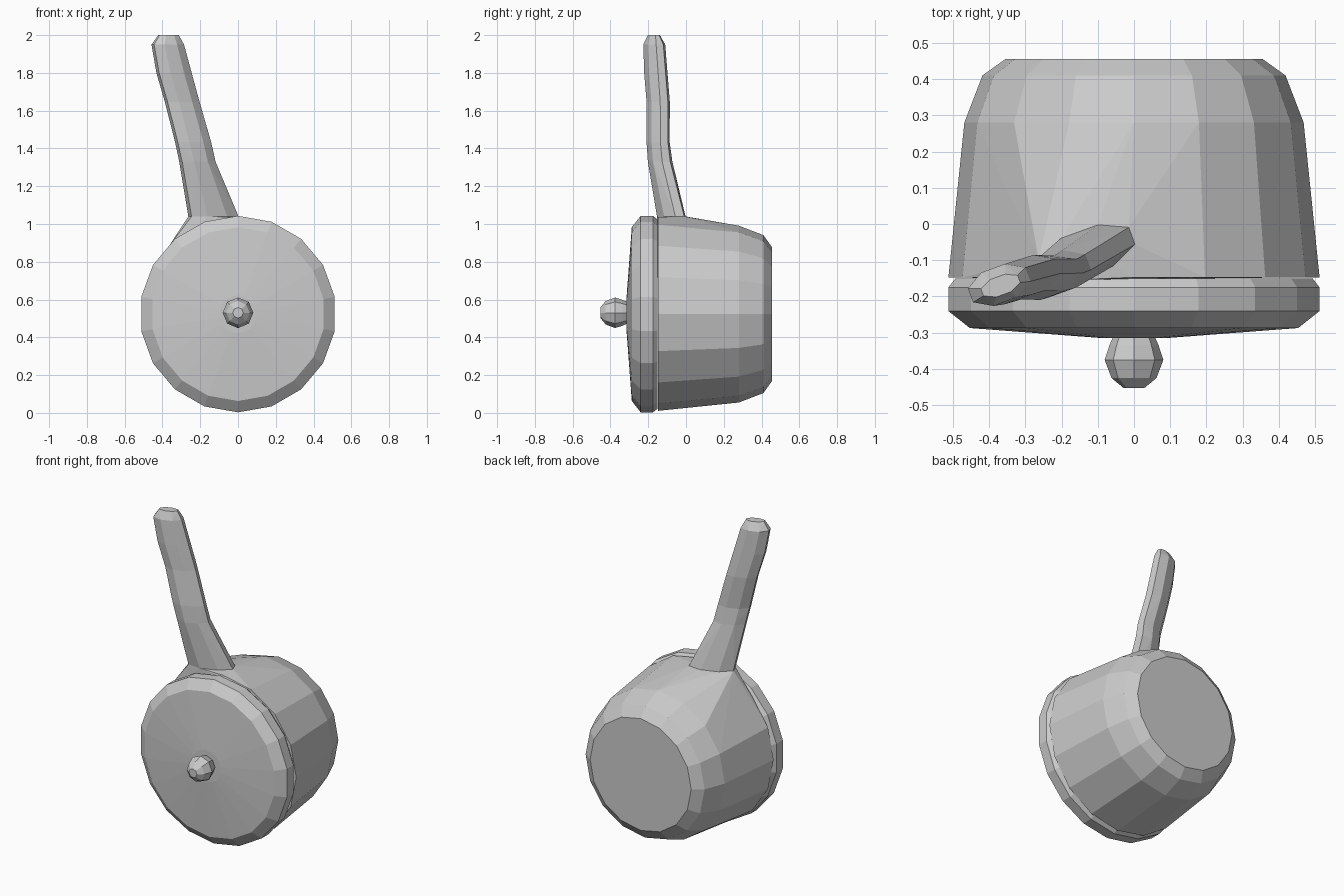
import bpy, bmesh
from math import cos, sin, pi, radians
from mathutils import Vector

if "Cube" in bpy.data.objects:
    bpy.data.objects.remove(bpy.data.objects["Cube"])

AXIS_Z = 0.523  # height of the pot's horizontal axis


def hull(name, points):
    """Faceted convex solid around the given points."""
    bm = bmesh.new()
    for p in points:
        bm.verts.new(p)
    res = bmesh.ops.convex_hull(bm, input=bm.verts)
    loose = [v for v in bm.verts if not v.link_faces]
    bmesh.ops.delete(bm, geom=loose, context='VERTS')
    bmesh.ops.dissolve_limit(bm, angle_limit=radians(1), verts=bm.verts, edges=bm.edges)
    bmesh.ops.recalc_face_normals(bm, faces=bm.faces)
    mesh = bpy.data.meshes.new(name)
    bm.to_mesh(mesh)
    bm.free()
    obj = bpy.data.objects.new(name, mesh)
    bpy.context.collection.objects.link(obj)
    return obj


def rings(profile, sides, z):
    """Circles around the y axis; profile is (y, radius)."""
    return [Vector((r * sin(2 * pi * i / sides), y, z - r * cos(2 * pi * i / sides)))
            for y, r in profile for i in range(sides)]


def grip_ring(x, y, z, a, b, sides=8, turn=radians(20)):
    """Oval handle section, turned in plan."""
    pts = []
    for i in range(sides):
        t = 2 * pi * (i + 0.5) / sides
        u, v = 1.06 * a * cos(t), 1.06 * b * sin(t)
        pts.append(Vector((x + u * cos(turn) - v * sin(turn),
                           y + u * sin(turn) + v * cos(turn), z)))
    return pts


# Handle sections: x, y, z, half length, half thickness
root = (-0.13, -0.078, 1.04, 0.135, 0.062)
s1 = (-0.215, -0.137, 1.33, 0.096, 0.056)
s2 = (-0.238, -0.148, 1.435, 0.096, 0.052)
s3 = (-0.295, -0.147, 1.645, 0.092, 0.053)
s4 = (-0.34, -0.16, 1.80, 0.092, 0.053)
s5 = (-0.372, -0.168, 1.95, 0.086, 0.050)
tip = (-0.368, -0.17, 2.0, 0.055, 0.026)

# Pot body, drawn out to meet the handle root
hull("pot_body", rings([(-0.147, 0.512), (0.28, 0.468), (0.41, 0.418), (0.455, 0.355)], 16, AXIS_Z)
     + grip_ring(*root))

# Lid with slightly domed face
hull("lid", rings([(-0.15, 0.50), (-0.175, 0.52), (-0.24, 0.52), (-0.287, 0.46), (-0.314, 0.10)], 18, AXIS_Z))

# Lid knob
hull("lid_knob", rings([(-0.305, 0.055), (-0.335, 0.068), (-0.375, 0.081),
                        (-0.425, 0.062), (-0.453, 0.028)], 8, 0.53))

# Handle segments
segments = [(root, s1), (s1, s2), (s2, s3), (s3, s4, s5, tip)]
for n, seg in enumerate(segments, 1):
    hull(f"handle_segment_{n}", [p for s in seg for p in grip_ring(*s)])
